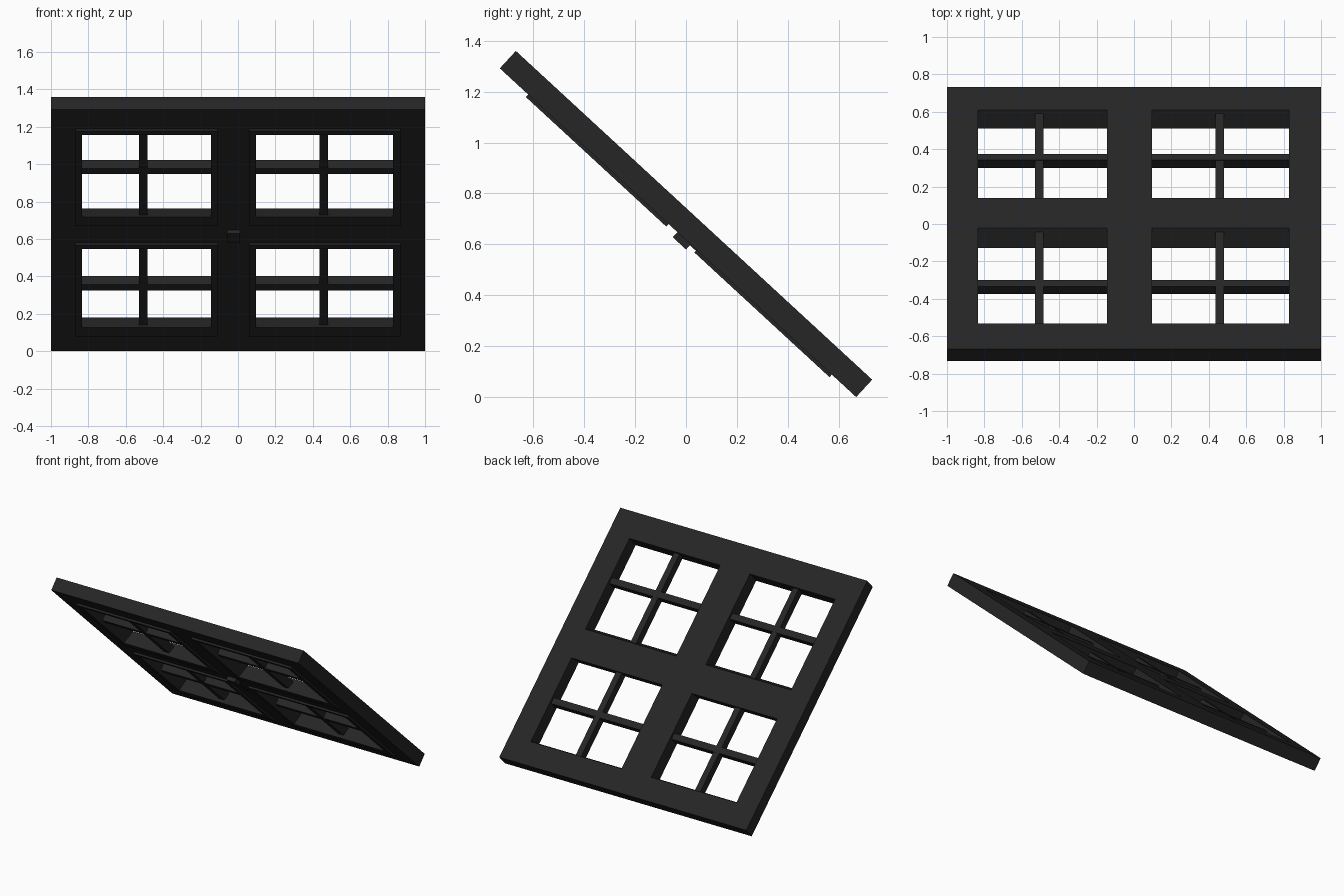
import bpy
from mathutils import Vector

cube = bpy.data.objects.get("Cube")
if cube:
    bpy.data.objects.remove(cube, do_unlink=True)

# Single near-black paint
paint = bpy.data.materials.new("black_paint")
paint.use_nodes = True
paint.diffuse_color = (0.019, 0.019, 0.019, 1)
paint.node_tree.nodes["Principled BSDF"].inputs["Base Color"].default_value = paint.diffuse_color

# Panel plane: x across, s down the slope, t along the outward normal
ORIGIN = Vector((0, 0, 0.68))
SLOPE = Vector((0, 0.735, -0.678))
NORMAL = Vector((0, 0.678, 0.735))
FACES = [(0, 1, 2, 3), (7, 6, 5, 4), (0, 4, 5, 1),
         (1, 5, 6, 2), (2, 6, 7, 3), (3, 7, 4, 0)]


def place(x, s, t):
    return ORIGIN + Vector((x, 0, 0)) + SLOPE * s + NORMAL * t


def block(name, x, s, t, s_top=None):
    """Box in panel space; s_top gives the far side its own slope range."""
    verts = []
    for height, rng in ((t[0], s), (t[1], s_top or s)):
        verts += [place(x[0], rng[0], height), place(x[0], rng[1], height),
                  place(x[1], rng[1], height), place(x[1], rng[0], height)]
    mesh = bpy.data.meshes.new(name)
    mesh.from_pydata(verts, [], FACES)
    mesh.materials.append(paint)
    obj = bpy.data.objects.new(name, mesh)
    bpy.context.collection.objects.link(obj)
    return obj


def cut(obj, cutter):
    mod = obj.modifiers.new("opening", 'BOOLEAN')
    mod.operation = 'DIFFERENCE'
    mod.solver = 'EXACT'
    mod.object = cutter
    bpy.context.view_layer.objects.active = obj
    bpy.ops.object.modifier_apply(modifier=mod.name)


# Columns: opening, trim outline, upright bar centre
columns = {
    "right": ((-0.835, -0.145), (-0.87, -0.11), -0.507),
    "left": ((0.095, 0.83), (0.06, 0.87), 0.458),
}
# Rows: opening below, opening above, trim outline, cross bar
rows = {
    "upper": ((-0.767, -0.139), (-0.765, -0.048), (-0.80, -0.05), (-0.477, -0.432)),
    "lower": ((0.124, 0.736), (0.155, 0.805), (0.10, 0.822), (0.44, 0.485)),
}

slab = block("panel", (-1, 1), (-0.952, 0.952), (-0.0465, 0.0465))

for side, (x_open, x_trim, x_bar) in columns.items():
    for level, (s_low, s_high, s_trim, s_bar) in rows.items():
        tag = f"{level}_{side}"
        # Tapered opening through the panel and its raised trim
        cutter = block("cutter", x_open, s_low, (-0.1, 0.1), s_high)
        cutter.hide_render = True
        trim = block(f"trim_{tag}", x_trim, s_trim, (-0.06, -0.04))
        cut(slab, cutter)
        cut(trim, cutter)
        bpy.data.objects.remove(cutter, do_unlink=True)
        # Glazing bars
        block(f"cross_bar_{tag}", (x_open[0] - 0.02, x_open[1] + 0.02),
              s_bar, (-0.035, 0.026))
        block(f"upright_bar_{tag}", (x_bar - 0.022, x_bar + 0.022),
              (s_low[0] - 0.02, s_high[1] + 0.01), (-0.034, 0.025))

# Latch on the underside
block("latch_knob", (-0.06, 0.01), (-0.003, 0.068), (-0.0735, -0.04))
block("latch_stem", (-0.035, -0.005), (0.06, 0.24), (-0.051, -0.04))
